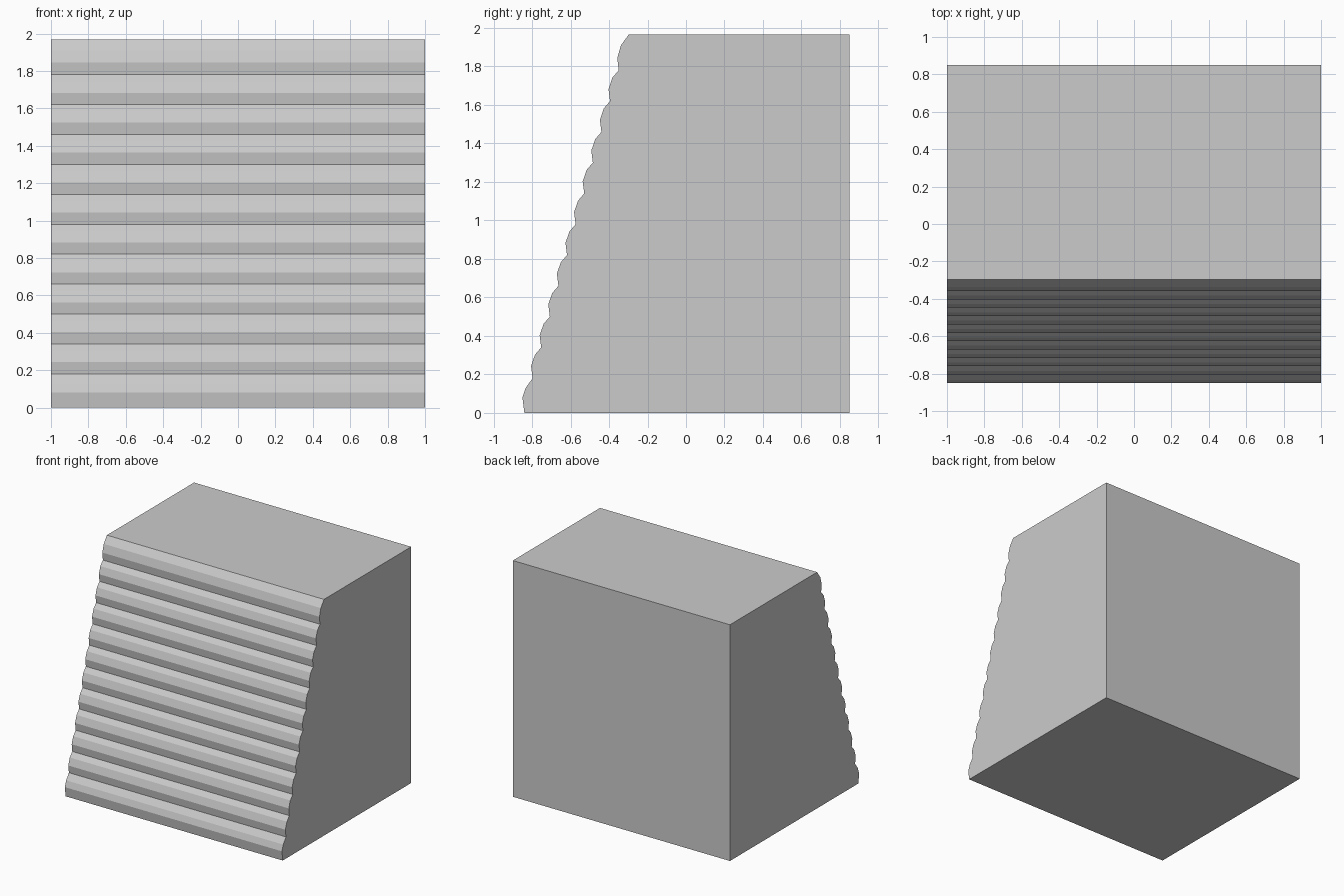
import bpy, bmesh

if "Cube" in bpy.data.objects:
    bpy.data.objects.remove(bpy.data.objects["Cube"])

# Side profile (y, z): flat bottom, back and top, with a sloping ribbed front
profile = [(0.85, 1.967), (0.85, 0.0)]

# Bottom rib
profile += [(-0.84, 0.0), (-0.85, 0.08), (-0.833, 0.13)]

# Repeating ribs, each starting at a groove
for i in range(10):
    y, z = -0.797 + 0.0447 * i, 0.18 + 0.16 * i
    profile += [(y, z), (y - 0.008, z + 0.063), (y + 0.012, z + 0.122)]

# Top rib
profile += [(-0.35, 1.78), (-0.357, 1.845), (-0.338, 1.91), (-0.297, 1.967)]

# Extrude the profile along x
bm = bmesh.new()
face = bm.faces.new([bm.verts.new((-1, y, z)) for y, z in profile])
ext = bmesh.ops.extrude_face_region(bm, geom=[face], use_keep_orig=True)
bmesh.ops.translate(bm, vec=(2, 0, 0),
                    verts=[v for v in ext["geom"] if isinstance(v, bmesh.types.BMVert)])
bmesh.ops.recalc_face_normals(bm, faces=bm.faces)

mesh = bpy.data.meshes.new("ribbed_block")
bm.to_mesh(mesh)
bm.free()
block = bpy.data.objects.new("ribbed_block", mesh)
bpy.context.collection.objects.link(block)
